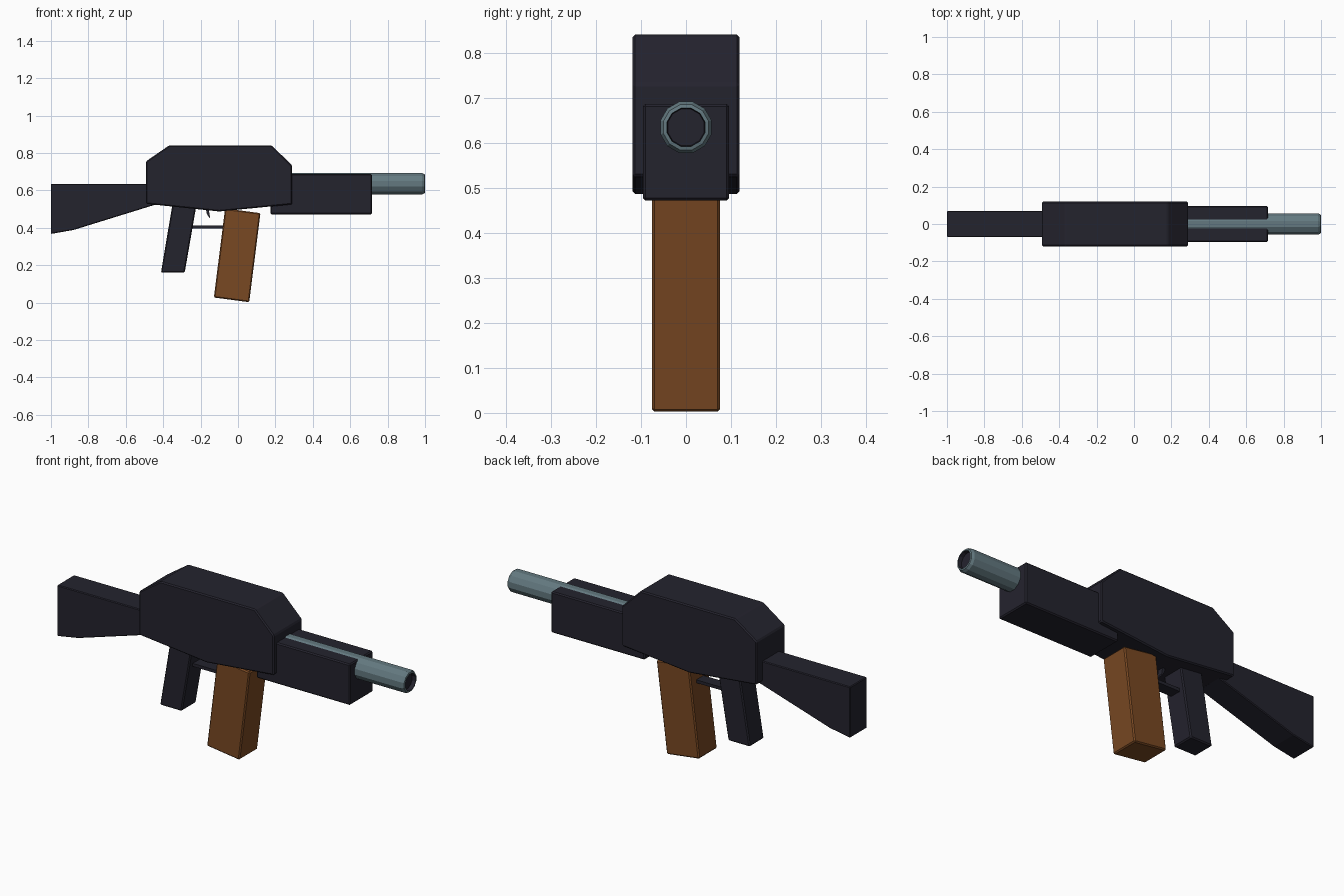
import bpy, bmesh, math

if "Cube" in bpy.data.objects:
    bpy.data.objects.remove(bpy.data.objects["Cube"])


def material(name, rgb):
    m = bpy.data.materials.new(name)
    m.diffuse_color = (*rgb, 1)
    m.use_nodes = True
    m.node_tree.nodes["Principled BSDF"].inputs["Base Color"].default_value = m.diffuse_color
    return m


DARK = material("dark_polymer", (0.0175, 0.0168, 0.027))
STEEL = material("blue_grey_steel", (0.125, 0.19, 0.215))
BROWN = material("brown_bakelite", (0.19, 0.065, 0.016))


def finish(bm, name, *mats):
    bmesh.ops.recalc_face_normals(bm, faces=bm.faces)
    me = bpy.data.meshes.new(name)
    bm.to_mesh(me)
    bm.free()
    ob = bpy.data.objects.new(name, me)
    bpy.context.collection.objects.link(ob)
    for m in mats:
        me.materials.append(m)
    return ob


def slab(name, profile, half_width, mat, bevel=0.006):
    """Side profile in x, z extruded evenly across y, with small edge bevels."""
    bm = bmesh.new()
    face = bm.faces.new([bm.verts.new((x, -half_width, z)) for x, z in profile])
    new = bmesh.ops.extrude_face_region(bm, geom=[face])["geom"]
    verts = [g for g in new if isinstance(g, bmesh.types.BMVert)]
    bmesh.ops.translate(bm, verts=verts, vec=(0, 2 * half_width, 0))
    ob = finish(bm, name, mat)
    if bevel:
        mod = ob.modifiers.new("edge_bevel", 'BEVEL')
        mod.width = bevel
        mod.segments = 1
        mod.limit_method = 'ANGLE'
        mod.angle_limit = math.radians(25)
    return ob


# Main body and furniture
slab("receiver", [(-0.492, 0.528), (-0.1, 0.487), (0.29, 0.525), (0.29, 0.732),
                  (0.18, 0.841), (-0.367, 0.841), (-0.492, 0.755)], 0.119, DARK)
slab("handguard", [(0.173, 0.472), (0.716, 0.472), (0.716, 0.687),
                   (0.173, 0.687)], 0.096, DARK)
slab("stock", [(-1.0, 0.367), (-0.88, 0.388), (-0.44, 0.524),
               (-0.44, 0.635), (-1.0, 0.635)], 0.07, DARK, 0.004)
slab("grip", [(-0.412, 0.16), (-0.285, 0.16), (-0.219, 0.54),
              (-0.348, 0.54)], 0.06, DARK)
slab("magazine", [(-0.129, 0.027), (0.06, 0.002), (0.12, 0.478),
                  (-0.069, 0.503)], 0.076, BROWN)

# Trigger and its guard
slab("trigger_guard", [(-0.26, 0.396), (-0.07, 0.396), (-0.07, 0.412),
                       (-0.26, 0.412)], 0.03, DARK, 0)
slab("trigger", [(-0.153, 0.452), (-0.15, 0.458), (-0.158, 0.51),
                 (-0.174, 0.51), (-0.167, 0.475)], 0.015, DARK, 0)

# Barrel: twelve-sided tube with chamfered muzzle and dark recessed bore
SIDES, AXIS_Z = 12, 0.635
bm = bmesh.new()
rings = []
for x, r in [(0.2, 0.059), (0.985, 0.059), (0.998, 0.052), (1.0, 0.044), (0.98, 0.042)]:
    angles = [math.tau * (i + 0.5) / SIDES for i in range(SIDES)]
    rings.append([bm.verts.new((x, r * math.cos(a), AXIS_Z + r * math.sin(a)))
                  for a in angles])
for n, (a, b) in enumerate(zip(rings, rings[1:])):
    for i in range(SIDES):
        j = (i + 1) % SIDES
        f = bm.faces.new((a[i], a[j], b[j], b[i]))
        f.material_index = 1 if n == len(rings) - 2 else 0
bm.faces.new(rings[0])
bm.faces.new(rings[-1]).material_index = 1
finish(bm, "barrel", STEEL, DARK)
